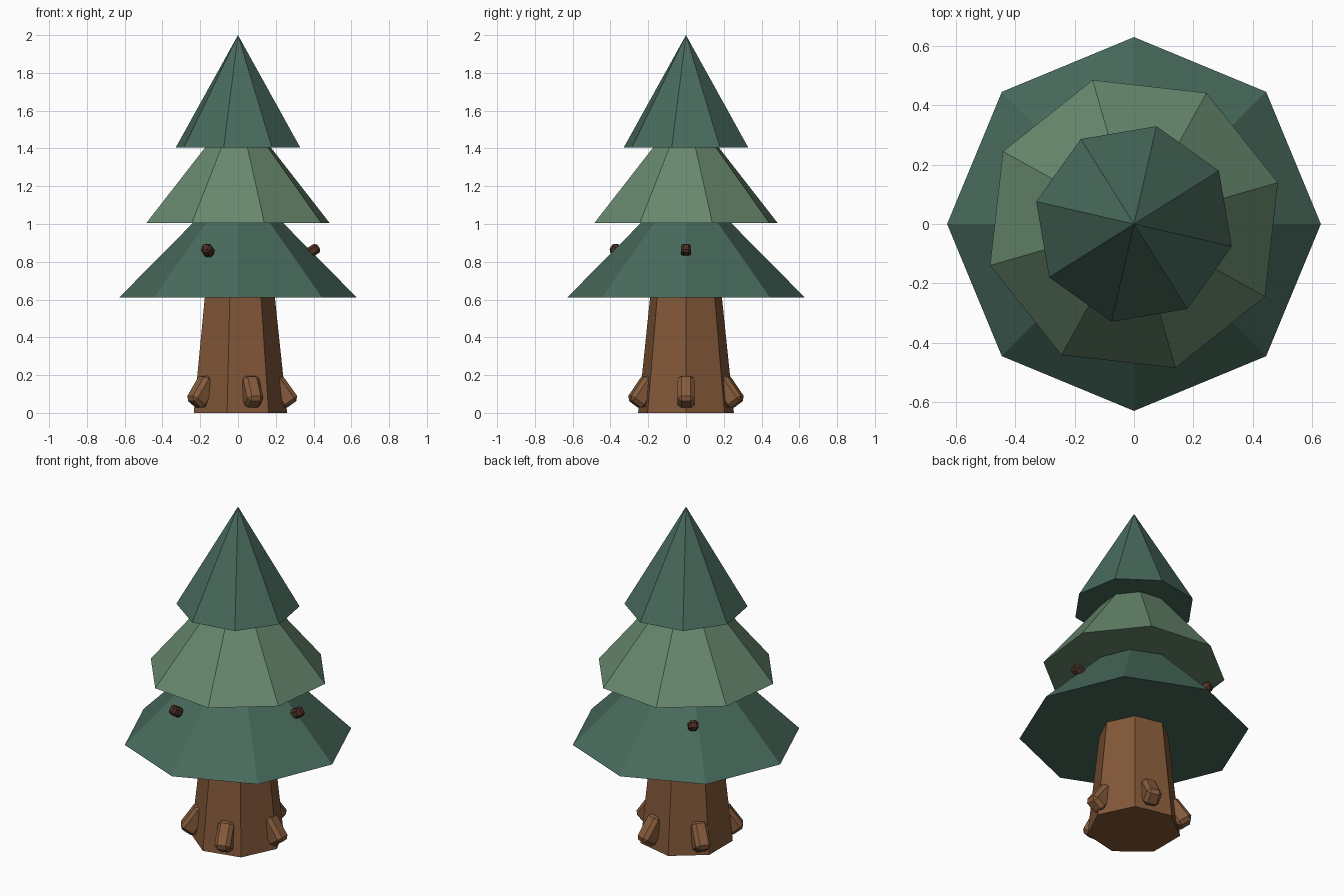
import bpy, bmesh
from math import sin, cos, tau
from mathutils import Matrix

if "Cube" in bpy.data.objects:
    bpy.data.objects.remove(bpy.data.objects["Cube"])


def material(name, rgb):
    m = bpy.data.materials.new(name)
    m.diffuse_color = (*rgb, 1)
    m.use_nodes = True
    m.node_tree.nodes["Principled BSDF"].inputs["Base Color"].default_value = m.diffuse_color
    return m


dark_green = material("dark_green", (0.065, 0.144, 0.107))
light_green = material("light_green", (0.138, 0.246, 0.156))
bark = material("bark", (0.225, 0.097, 0.040))
root_bark = material("root_bark", (0.235, 0.105, 0.045))
cone_brown = material("cone_brown", (0.070, 0.030, 0.018))


def finish(name, bm, mat):
    bmesh.ops.recalc_face_normals(bm, faces=bm.faces)
    me = bpy.data.meshes.new(name)
    bm.to_mesh(me)
    bm.free()
    me.materials.append(mat)
    ob = bpy.data.objects.new(name, me)
    bpy.context.collection.objects.link(ob)
    return ob


def frustum(name, sides, r0, z0, r1, z1, turn, mat):
    """Closed tapered prism; r1 = 0 gives a pointed cone."""
    bm = bmesh.new()
    rings = [[bm.verts.new((r * cos(turn + tau * i / sides),
                            r * sin(turn + tau * i / sides), z))
              for i in range(sides)] for r, z in ((r0, z0), (r1, z1))]
    low, top = rings
    bm.faces.new(low)
    bm.faces.new(top)
    for i in range(sides):
        j = (i + 1) % sides
        bm.faces.new((low[i], low[j], top[j], top[i]))
    bmesh.ops.remove_doubles(bm, verts=bm.verts, dist=1e-5)
    return finish(name, bm, mat)


def chip(name, size, bevel, radius, z, tilt, angle, mat):
    """Chamfered box, tilted, placed at a radius and swung round the trunk."""
    bm = bmesh.new()
    bmesh.ops.create_cube(bm, size=1, matrix=Matrix.Diagonal((*size, 1)))
    bmesh.ops.bevel(bm, geom=bm.edges[:], offset=bevel, segments=1,
                    affect='EDGES')
    bm.transform(Matrix.Rotation(angle, 4, 'Z')
                 @ Matrix.Translation((radius, 0, z))
                 @ Matrix.Rotation(tilt, 4, 'Y'))
    return finish(name, bm, mat)


# Seven-sided trunk
frustum("trunk", 7, 0.26, 0.0, 0.191, 0.65, 0, bark)

# Three foliage tiers, each turned a little further
frustum("lower_foliage", 8, 0.63, 0.61, 0.145, 1.10, 0.0, dark_green)
frustum("middle_foliage", 8, 0.505, 1.005, 0.10, 1.505, 0.28, light_green)
frustum("upper_foliage", 8, 0.338, 1.405, 0.0, 2.0, 0.56, dark_green)

# Five root stubs leaning out at the foot
for i in range(5):
    chip(f"root_{i + 1}", (0.10, 0.09, 0.165), 0.02, 0.236, 0.112,
         -0.62, tau * i / 5, root_bark)

# Three small cones sitting on the lower foliage
for i, a in enumerate((0, 2.28, 4.3)):
    chip(f"pine_cone_{i + 1}", (0.07, 0.055, 0.055), 0.013, 0.398, 0.86,
         -0.55, a, cone_brown)
